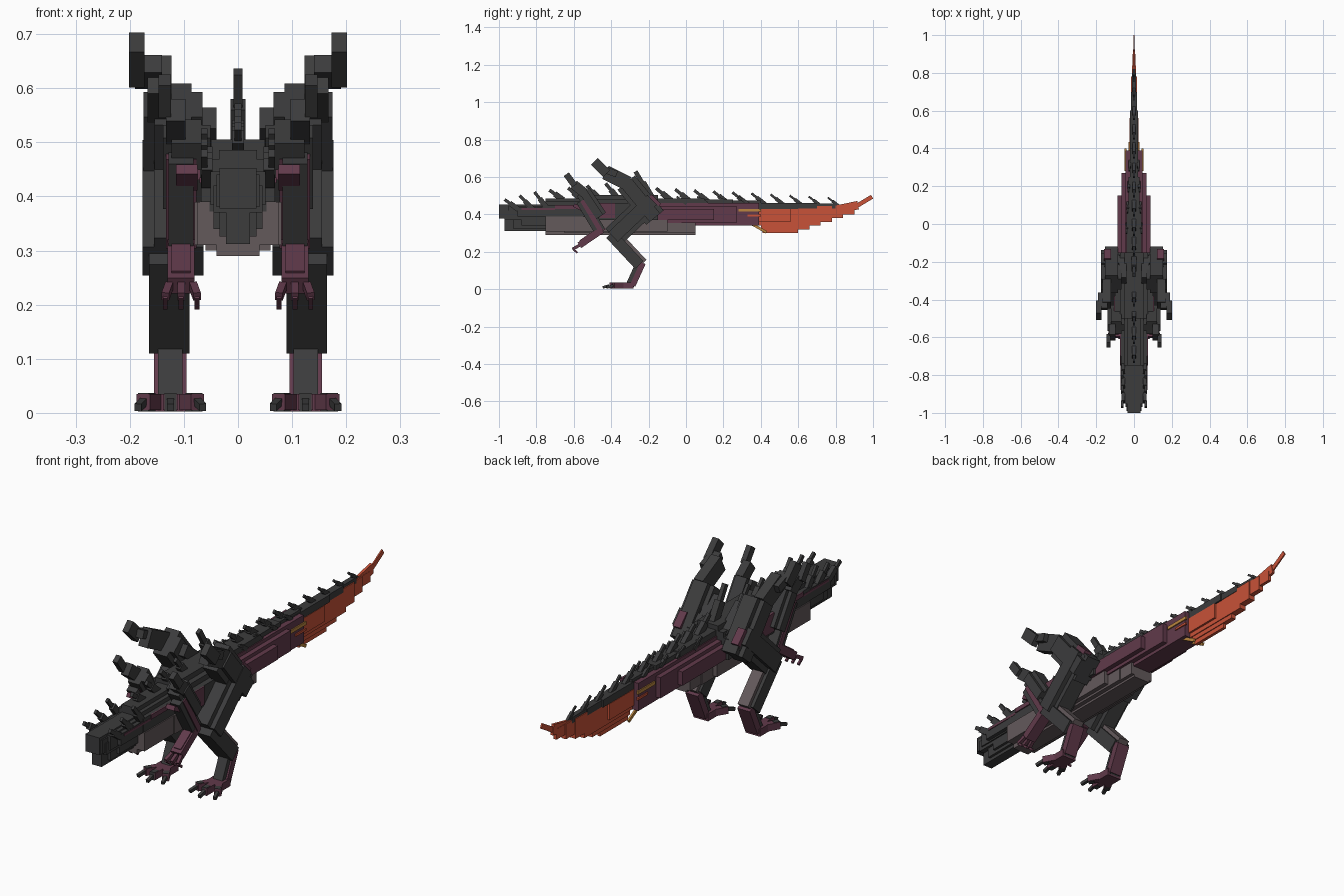
import bpy
import bmesh
from mathutils import Vector, Matrix

cube = bpy.data.objects.get("Cube")
if cube:
    bpy.data.objects.remove(cube, do_unlink=True)

COLOURS = {
    "charcoal": (.045, .045, .046),
    "plum": (.12, .042, .07),
    "mauve_grey": (.125, .1, .105),
    "ember_orange": (.58, .085, .04),
    "gold": (.5, .24, .05),
}
SLOTS = list(COLOURS)
materials = []
for label, rgb in COLOURS.items():
    material = bpy.data.materials.new(label)
    material.use_nodes = True
    material.diffuse_color = (*rgb, 1)
    shader = material.node_tree.nodes["Principled BSDF"]
    shader.inputs["Base Color"].default_value = (*rgb, 1)
    shader.inputs["Roughness"].default_value = .9
    materials.append(material)


def moved(points, x=0, y=0, z=0):
    return [Vector(point) + Vector((x, y, z)) for point in points]


class Part:
    """A blocky part collected from boxes, then written out as one object."""

    def __init__(self, name, side=1):
        self.name, self.side, self.bm = name, side, bmesh.new()

    def box(self, placement, size, colour):
        matrix = placement @ Matrix.Diagonal((*size, 1))
        made = bmesh.ops.create_cube(self.bm, size=1, matrix=matrix)
        for face in {face for vert in made["verts"] for face in vert.link_faces}:
            face.material_index = SLOTS.index(colour)

    def slab(self, half, y, z, colour="charcoal", x=0):
        """An upright box given by its half width and its y and z ranges."""
        centre = Matrix.Translation((self.side * x, sum(y) / 2, sum(z) / 2))
        self.box(centre, (2 * half, y[1] - y[0], z[1] - z[0]), colour)

    def nest(self, half, y, z, colour="charcoal", front=0, back=0, grow=0):
        """Three crossed slabs, each narrower, longer and taller than the last."""
        rise = grow * (z[1] - z[0])
        for k in (0, .5, 1):
            self.slab(half * (1 - k / 2), (y[0] - front * k, y[1] + back * k),
                      (z[0] - rise * k, z[1] + rise * k), colour)

    def limb(self, start, end, width, thick, colour="charcoal"):
        """A box running from one joint to the next."""
        start, end = (Vector((p[0] * self.side, p[1], p[2])) for p in (start, end))
        along = (end - start).normalized()
        across = Vector((1, 0, 0))
        across = (across - along * across.dot(along)).normalized()
        basis = Matrix((across, along.cross(across), along)).transposed().to_4x4()
        centre = Matrix.Translation((start + end) / 2)
        self.box(centre @ basis, (width, thick, (end - start).length), colour)

    def chain(self, joints, width, thick, taper, colour="charcoal"):
        """Upright segments, each at the x of its far joint, getting thinner."""
        for start, end in zip(joints, joints[1:]):
            start, end = Vector(start), Vector(end)
            start.x = end.x
            self.limb(start - (end - start) * .1, end, width, thick, colour)
            width, thick = width * taper, thick * taper

    def armour(self, joints, width, thick):
        """Thinner plates on the inner and outer faces of the first segment."""
        for offset in (-width / 2, width / 2):
            self.chain(moved(joints[:2], x=offset), width * .6, thick * .6, 1)

    def spike(self, base, rise, lean, width, out=0):
        """Two stepped blocks leaning towards the head."""
        tip = Vector(base) + Vector((out, -lean, rise))
        middle = Vector(base).lerp(tip, .6)
        self.chain((base, middle, tip), width, width * 1.4, .6)

    def finish(self):
        mesh = bpy.data.meshes.new(self.name)
        for material in materials:
            mesh.materials.append(material)
        self.bm.to_mesh(mesh)
        self.bm.free()
        part = bpy.data.objects.new(self.name, mesh)
        bpy.context.collection.objects.link(part)


# Head with brow plates, cheek stripes and paired horns
head = Part("head")
head.nest(.068, (-.9, -.7), (.39, .44), front=.1, grow=.25)
head.slab(.045, (-.97, -.75), (.37, .42))
for side in (-1, 1):
    head.slab(.01, (-.99, -.95), (.38, .44), x=side * .03)
    head.slab(.004, (-.88, -.7), (.425, .435), "plum", x=side * .067)
    for row in range(3):
        base = (side * .05, -.9 + row * .08, .43)
        head.spike(base, .05 + row * .02, .07, .02, out=side * .012)
head.finish()

jaw = Part("jaw")
jaw.nest(.045, (-.88, -.7), (.34, .38), front=.09, grow=.7)
jaw.finish()

# Neck and torso, dark above and pale below
body = Part("body")
body.nest(.07, (-.75, -.4), (.39, .45), grow=.6)
body.nest(.1, (-.5, -.15), (.37, .46), grow=.5)
for side in (-1, 1):
    body.slab(.005, (-.7, -.56), (.43, .45), "plum", x=side * .07)
    body.slab(.005, (-.46, -.38), (.38, .46), "plum", x=side * .1)
body.finish()

belly = Part("belly")
belly.nest(.08, (-.55, -.1), (.31, .39), "mauve_grey", front=.2, back=.15, grow=.25)
belly.slab(.075, (-.75, -.5), (.31, .39), "mauve_grey")
belly.slab(.055, (-.2, .05), (.3, .36), "mauve_grey")
belly.finish()

# Plum tail root under a dark ridge
root = Part("tail_root")
root.nest(.088, (-.2, .15), (.37, .43), "plum", back=.24, grow=.5)
root.nest(.04, (-.2, .1), (.43, .485), back=.3, grow=-.2)
root.nest(.022, (.3, .6), (.43, .462), back=.2, grow=-.1)
root.finish()

# Fiery tail fin: plates get longer and shallower towards the rising tip
fin = Part("tail_fin")
plates = 5
for plate in range(plates + 1):
    t = plate / plates
    half = .007 + .01 * (1 - abs(2 * t - 1))
    fin.slab(half, (.36 + t * .05, .9 - t * .3), (.4 - t * .1, .446), "ember_orange")
fin.slab(.024, (.36, .56), (.36, .43), "ember_orange")
fin.chain([(0, .8, .425), (0, .92, .45), (0, .995, .495)], .012, .045, .5, "ember_orange")
for side in (-1, 1):
    fin.slab(.004, (.28, .4), (.415, .43), "gold", x=side * .045)
    fin.slab(.004, (.33, .4), (.39, .4), "ember_orange", x=side * .045)
    fin.limb((side * .024, .35, .35), (side * .024, .43, .305), .008, .014, "gold")
fin.finish()

# Dorsal spikes shrink towards the tail, with a smaller row on each flank
spines = Part("dorsal_spines")
count = 10
for index in range(count):
    t = index / count
    spines.spike((0, -.08 + t, .475 - t * .035), .065 - t * .02, .08 - t * .02, .022 - t * .012)
for index in range(4):
    spines.spike((0, -.66 + index * .1, .48), .05 + index * .012, .07, .022)
spines.spike((0, -.18, .48), .15, .09, .028)
for side in (-1, 1):
    for index in range(4):
        base = (side * (.035 - index * .005), index * .11, .46)
        spines.spike(base, .035, .05, .013, out=side * .005)
spines.finish()

for side, word in ((1, "left"), (-1, "right")):
    # Great back blade sweeping up and forward
    blade = Part(word + "_back_blade", side)
    joints = [(.12, -.18, .4), (.12, -.32, .57), (.145, -.43, .625), (.187, -.49, .685)]
    blade.chain(joints, .068, .12, .65)
    blade.armour(joints, .068, .12)
    blade.limb((.165, -.37, .615), (.165, -.45, .645), .05, .035)
    blade.limb((.06, -.18, .45), (.06, -.3, .545), .04, .05)
    blade.limb((.14, -.14, .45), (.14, -.19, .5), .035, .02, "plum")
    blade.finish()

    # Smaller shoulder blade
    blade = Part(word + "_shoulder_blade", side)
    joints = [(.09, -.47, .4), (.095, -.55, .52), (.115, -.6, .56), (.135, -.64, .615)]
    blade.chain(joints, .055, .08, .65)
    blade.armour(joints, .055, .07)
    blade.limb((.095, -.6, .45), (.095, -.54, .42), .04, .02, "plum")
    blade.finish()

    # Arm with a clawed hand
    arm = Part(word + "_arm", side)
    shoulder, elbow, wrist = (.1, -.55, .46), (.105, -.46, .31), (.105, -.57, .235)
    arm.chain([shoulder, elbow], .046, .06, 1)
    arm.chain(moved([shoulder, elbow], y=.005), .056, .025, 1, "plum")
    arm.chain([elbow, wrist], .05, .035, 1, "plum")
    arm.chain(moved([elbow, wrist], y=.01, z=.015), .035, .03, 1, "plum")
    for spread in (-.022, 0, .022):
        finger = moved([wrist], x=spread)[0]
        knuckle = finger + Vector((spread / 3, -.035, -.02))
        claw = knuckle + Vector((0, .025, -.02))
        arm.limb(finger, knuckle, .014, .016, "plum")
        arm.limb(knuckle, claw, .009, .01, "plum")
    arm.finish()

    # Thigh, shin and ankle
    leg = Part(word + "_leg", side)
    hip, knee = (.12, -.2, .46), (.12, -.39, .28)
    ankle, ball = (.125, -.25, .13), (.125, -.3, .02)
    leg.chain([hip, knee], .07, .12, 1)
    leg.armour([hip, knee], .07, .12)
    leg.chain([knee, moved([ankle], x=.002)[0]], .074, .06, 1)
    leg.chain(moved([knee, ankle], y=.02, z=.01), .05, .05, 1, "mauve_grey")
    leg.chain([ankle, ball], .045, .045, 1)
    leg.chain(moved([ankle, ball], y=.015), .06, .03, 1, "plum")
    leg.finish()

    # Foot with splayed toes and claws
    foot = Part(word + "_foot", side)
    foot.slab(.035, (-.36, -.28), (.003, .035), "plum", x=ball[0])
    for spread in (-1, 0, 1):
        toe = Vector((ball[0] + spread * .05, -.41 + abs(spread) * .02, .02))
        claw = toe + Vector((spread * .01, -.035, -.01))
        foot.limb(ball, toe, .028, .03, "plum")
        foot.limb(Vector(ball).lerp(toe, .75), toe, .022, .034)
        foot.limb(toe, claw, .013, .014)
    foot.finish()
